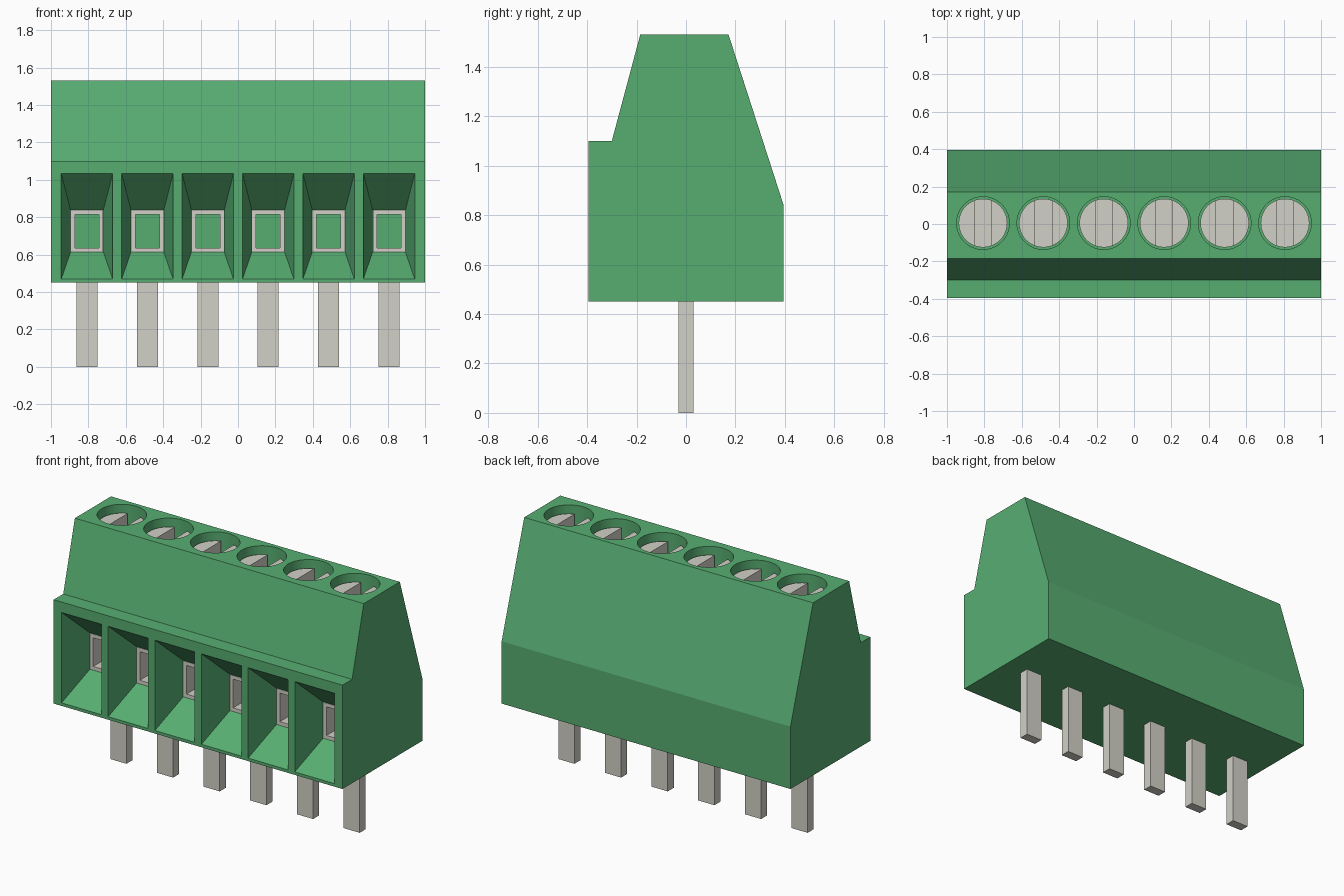
import bpy, bmesh, math

cube = bpy.data.objects.get("Cube")
if cube:
    bpy.data.objects.remove(cube, do_unlink=True)


def make_material(name, rgb):
    m = bpy.data.materials.new(name)
    m.use_nodes = True
    m.diffuse_color = (*rgb, 1)
    m.node_tree.nodes["Principled BSDF"].inputs["Base Color"].default_value = (*rgb, 1)
    return m


GREEN = make_material("green plastic", (0.095, 0.42, 0.167))
METAL = make_material("pale grey metal", (0.644, 0.638, 0.571))

PITCH = 0.323
CENTRES = [(i - 2.5) * PITCH for i in range(6)]
SCREW_Y = 0.005


def loft(bm, loops, ring=False):
    """Skin matching loops; cap the ends, or join last to first for a tube."""
    rows = [[bm.verts.new(p) for p in loop] for loop in loops]
    n = len(rows[0])
    pairs = list(zip(rows, rows[1:])) + ([(rows[-1], rows[0])] if ring else [])
    for a, b in pairs:
        for i in range(n):
            j = (i + 1) % n
            bm.faces.new((a[i], a[j], b[j], b[i]))
    if not ring:
        bm.faces.new(rows[0])
        bm.faces.new(rows[-1])


def finish(bm, name, mat, smooth=False):
    bmesh.ops.recalc_face_normals(bm, faces=bm.faces)
    me = bpy.data.meshes.new(name)
    bm.to_mesh(me)
    bm.free()
    me.materials.append(mat)
    ob = bpy.data.objects.new(name, me)
    bpy.context.collection.objects.link(ob)
    if smooth:
        activate(ob)
        bpy.ops.object.shade_smooth_by_angle(angle=math.radians(30))
    return ob


def activate(ob):
    bpy.ops.object.select_all(action="DESELECT")
    ob.select_set(True)
    bpy.context.view_layer.objects.active = ob


def rect_xz(cx, half, z0, z1, y):
    return [(cx - half, y, z0), (cx + half, y, z0), (cx + half, y, z1), (cx - half, y, z1)]


def disc(cx, r, z, n=48):
    return [(cx + r * math.cos(2 * math.pi * i / n),
             SCREW_Y + r * math.sin(2 * math.pi * i / n), z) for i in range(n)]


def cut(target, bm):
    cutter = finish(bm, "cutter", GREEN)
    cutter.hide_render = True
    mod = target.modifiers.new("cut", "BOOLEAN")
    mod.operation, mod.solver, mod.object = "DIFFERENCE", "EXACT", cutter
    activate(target)
    bpy.ops.object.modifier_apply(modifier=mod.name)
    bpy.data.objects.remove(cutter, do_unlink=True)


# Housing: side profile (y, z) extruded along x
PROFILE = [(-0.395, 0.45), (0.395, 0.45), (0.395, 0.84), (0.172, 1.53),
           (-0.185, 1.53), (-0.30, 1.10), (-0.395, 1.10)]
bm = bmesh.new()
loft(bm, [[(x, y, z) for y, z in PROFILE] for x in (-1, 1)])
housing = finish(bm, "housing", GREEN)

# Funnel-shaped wire entries, running slightly past the front face
FRONT, THROAT, BACK = -0.395, -0.185, 0.19
bm = bmesh.new()
for cx in CENTRES:
    loft(bm, [rect_xz(cx, 0.140, 0.462, 1.044, FRONT - 0.01),
              rect_xz(cx, 0.088, 0.613, 0.840, THROAT)])
cut(housing, bm)

# Square chambers behind the funnels
bm = bmesh.new()
for cx in CENTRES:
    loft(bm, [rect_xz(cx, 0.0875, 0.6135, 0.8395, THROAT - 0.003),
              rect_xz(cx, 0.0875, 0.6135, 0.8395, BACK)])
cut(housing, bm)

# Screw wells in the top
bm = bmesh.new()
for cx in CENTRES:
    loft(bm, [disc(cx, 0.141, 1.33), disc(cx, 0.141, 1.60)])
cut(housing, bm)
activate(housing)
bpy.ops.object.shade_smooth_by_angle(angle=math.radians(12))

for k, cx in enumerate(CENTRES, 1):
    # Wire clamp: square metal tube lining the chamber
    bm = bmesh.new()
    outer, inner = (0.087, 0.614, 0.839), (0.064, 0.637, 0.816)
    loft(bm, [rect_xz(cx, *outer, THROAT - 0.002), rect_xz(cx, *outer, BACK),
              rect_xz(cx, *inner, BACK), rect_xz(cx, *inner, THROAT - 0.002)], ring=True)
    finish(bm, f"wire_clamp_{k}", METAL)

    # Slotted screw: base disc with two raised segments
    bm = bmesh.new()
    R, SLOT = 0.130, 0.045
    loft(bm, [disc(cx, R, 1.32), disc(cx, R, 1.395)])
    half_angle = math.acos(SLOT / R)
    for side in (-1, 1):
        arc = [half_angle * (i / 10 - 1) for i in range(21)]
        loft(bm, [[(cx + side * R * math.cos(a), SCREW_Y + R * math.sin(a), z) for a in arc]
                  for z in (1.395, 1.48)])
    finish(bm, f"screw_{k}", METAL, smooth=True)

    # Solder pin
    bm = bmesh.new()
    loft(bm, [rect_xz(cx, 0.056, 0.0, 0.47, y) for y in (-0.03, 0.03)])
    finish(bm, f"pin_{k}", METAL)
